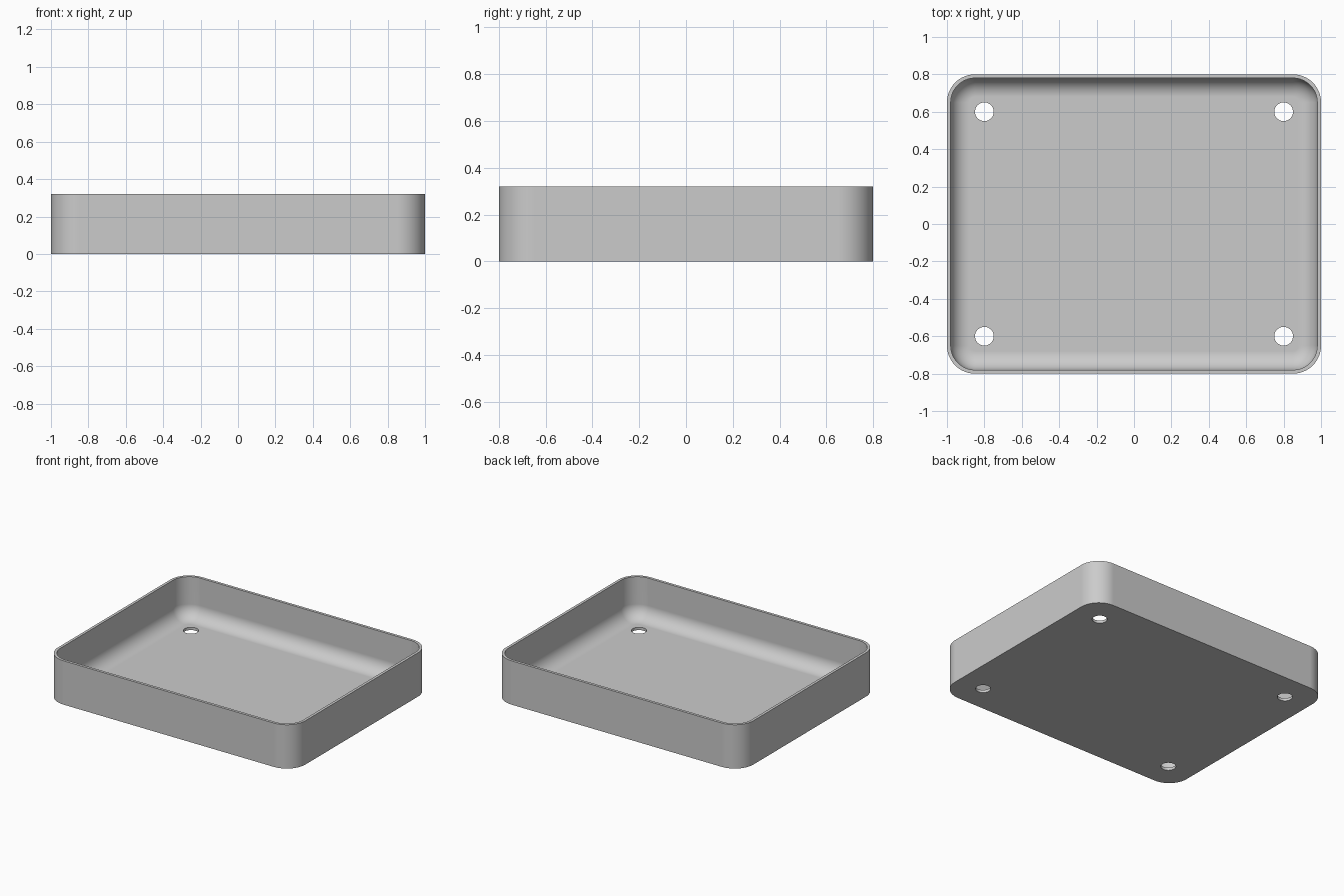
import bpy
import bmesh
from math import sin, cos, pi

cube = bpy.data.objects.get("Cube")
if cube:
    bpy.data.objects.remove(cube, do_unlink=True)

LENGTH, WIDTH, HEIGHT = 2.0, 1.6, 0.32
CORNER, WALL, FLOOR, FILLET = 0.15, 0.02, 0.02, 0.10
STEPS = 16

grey = bpy.data.materials.new("light grey")
grey.use_nodes = True
colour = (0.6, 0.6, 0.6, 1)
grey.diffuse_color = colour
grey.node_tree.nodes["Principled BSDF"].inputs["Base Color"].default_value = colour


def rounded_ring(bm, inset, z):
    """Rounded rectangle of vertices, set in from the outer outline."""
    r = CORNER - inset
    ring = []
    for k, (sx, sy) in enumerate([(1, 1), (-1, 1), (-1, -1), (1, -1)]):
        cx, cy = sx * (LENGTH / 2 - CORNER), sy * (WIDTH / 2 - CORNER)
        for i in range(STEPS + 1):
            a = (k + i / STEPS) * pi / 2
            ring.append(bm.verts.new((cx + r * cos(a), cy + r * sin(a), z)))
    return ring


# Section from the underside, over the rim and down the inner fillet
section = [(0, 0), (0, HEIGHT), (WALL, HEIGHT)]
for i in range(STEPS + 1):
    a = i / STEPS * pi / 2
    section.append((WALL + FILLET * (1 - cos(a)), FLOOR + FILLET * (1 - sin(a))))

bm = bmesh.new()
rings = [rounded_ring(bm, inset, z) for inset, z in section]
for lower, upper in zip(rings, rings[1:]):
    n = len(lower)
    for i in range(n):
        j = (i + 1) % n
        bm.faces.new((lower[i], lower[j], upper[j], upper[i]))
bm.faces.new(rings[0][::-1])
bm.faces.new(rings[-1])
bmesh.ops.recalc_face_normals(bm, faces=bm.faces)
mesh = bpy.data.meshes.new("tray")
bm.to_mesh(mesh)
bm.free()
mesh.materials.append(grey)
tray = bpy.data.objects.new("tray", mesh)
bpy.context.collection.objects.link(tray)

# Four drain holes through the floor
for sx in (-1, 1):
    for sy in (-1, 1):
        bpy.ops.mesh.primitive_cylinder_add(vertices=48, radius=0.05, depth=0.2,
                                            location=(sx * 0.8, sy * 0.6, 0))
        cutter = bpy.context.object
        cutter.name = "hole_cutter"
        cutter.data.materials.append(grey)
        cutter.hide_render = True
        cut = tray.modifiers.new("drain_hole", 'BOOLEAN')
        cut.object = cutter
        cut.solver = 'EXACT'
        bpy.ops.object.select_all(action='DESELECT')
        tray.select_set(True)
        bpy.context.view_layer.objects.active = tray
        bpy.ops.object.modifier_apply(modifier=cut.name)
        bpy.data.objects.remove(cutter, do_unlink=True)

# Smooth corners and fillet, with crisp rim and hole edges
bpy.ops.object.shade_smooth_by_angle(angle=pi / 6)
weighted = tray.modifiers.new("weighted_normals", 'WEIGHTED_NORMAL')
weighted.keep_sharp = True
